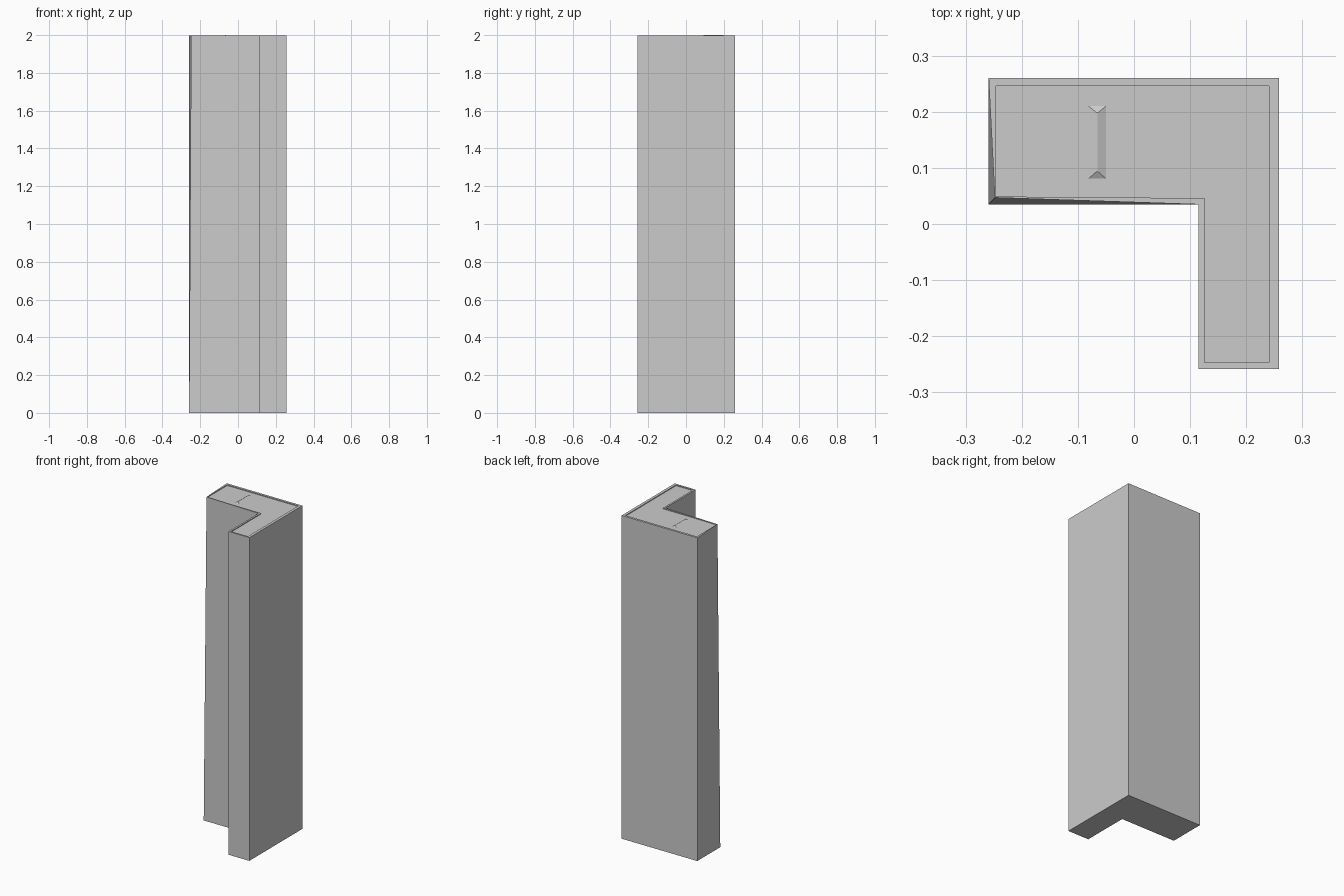
import bpy, bmesh

if "Cube" in bpy.data.objects:
    bpy.data.objects.remove(bpy.data.objects["Cube"])

def make(name, loops):
    """Closed mesh lofted through matching loops, with flat end caps."""
    bm = bmesh.new()
    rings = [[bm.verts.new(p) for p in lp] for lp in loops]
    for a, b in zip(rings, rings[1:]):
        n = len(a)
        for i in range(n):
            j = (i + 1) % n
            bm.faces.new((a[i], a[j], b[j], b[i]))
    bm.faces.new(rings[0][::-1])
    bm.faces.new(rings[-1])
    bmesh.ops.recalc_face_normals(bm, faces=bm.faces[:])
    me = bpy.data.meshes.new(name)
    bm.to_mesh(me)
    bm.free()
    ob = bpy.data.objects.new(name, me)
    bpy.context.collection.objects.link(ob)
    return ob

def at(pts, z):
    return [(x, y, z) for x, y in pts]

# L-shaped column: the front left corner leans in at the top
base = [(-.259, .035), (.115, .035), (.115, -.258),
        (.258, -.258), (.258, .26), (-.259, .26)]
top = [(-.248, .047)] + base[1:]
inner = [(-.246, .049), (.126, .046), (.126, -.247),
         (.241, -.247), (.241, .246), (-.246, .246)]

# shallow tray sunk into the top
floor_z = 1.993
make("column", [at(base, 0), at(top, 1.998), at(inner, 1.998), at(inner, floor_z)])

# small hipped ridge on the tray floor
foot = [(-.081, .081), (-.05, .081), (-.05, .21), (-.081, .21)]
crest = [(-.066, .094), (-.065, .094), (-.065, .198), (-.066, .198)]
make("ridge", [at(foot, floor_z - .002), at(foot, floor_z), at(crest, 2.0)])
